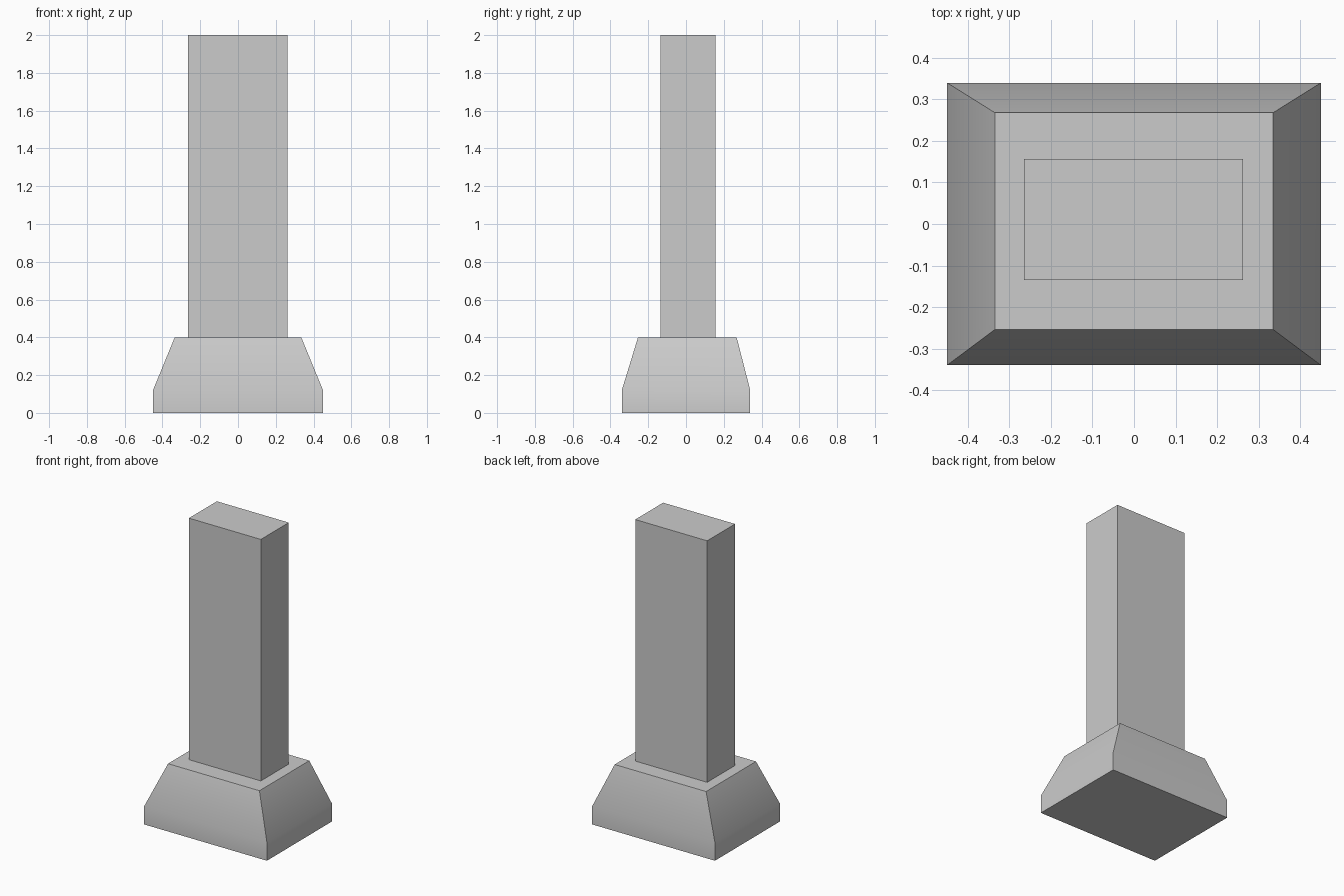
import bpy
import bmesh
import math

cube = bpy.data.objects.get("Cube")
if cube:
    bpy.data.objects.remove(cube, do_unlink=True)

grey = bpy.data.materials.new("concrete_grey")
grey.use_nodes = True
colour = (0.6, 0.6, 0.6, 1)
grey.diffuse_color = colour
grey.node_tree.nodes["Principled BSDF"].inputs["Base Color"].default_value = colour


def loft(name, sections):
    """Stack rectangular sections (x0, x1, y0, y1, z) into a closed solid."""
    bm = bmesh.new()
    rings = [[bm.verts.new(p) for p in ((x0, y0, z), (x1, y0, z), (x1, y1, z), (x0, y1, z))]
             for x0, x1, y0, y1, z in sections]
    bm.faces.new(rings[0][::-1])
    bm.faces.new(rings[-1])
    for low, high in zip(rings, rings[1:]):
        for i in range(4):
            j = (i + 1) % 4
            bm.faces.new((low[i], low[j], high[j], high[i]))
    mesh = bpy.data.meshes.new(name)
    bm.to_mesh(mesh)
    bm.free()
    mesh.materials.append(grey)
    obj = bpy.data.objects.new(name, mesh)
    bpy.context.collection.objects.link(obj)
    return obj


# Footing: short upright plinth with a tapered upper part
footing = loft("footing", [
    (-0.45, 0.45, -0.34, 0.34, 0),
    (-0.45, 0.45, -0.34, 0.34, 0.12),
    (-0.335, 0.335, -0.254, 0.268, 0.4),
])

# Column: plain rectangular shaft, set slightly towards the back
column = loft("column", [
    (-0.265, 0.262, -0.135, 0.157, 0.4),
    (-0.265, 0.262, -0.135, 0.157, 2),
])

# Soft break between plinth and taper, crisp corners elsewhere
bpy.ops.object.select_all(action="DESELECT")
footing.select_set(True)
bpy.context.view_layer.objects.active = footing
bpy.ops.object.shade_smooth_by_angle(angle=math.radians(30))
